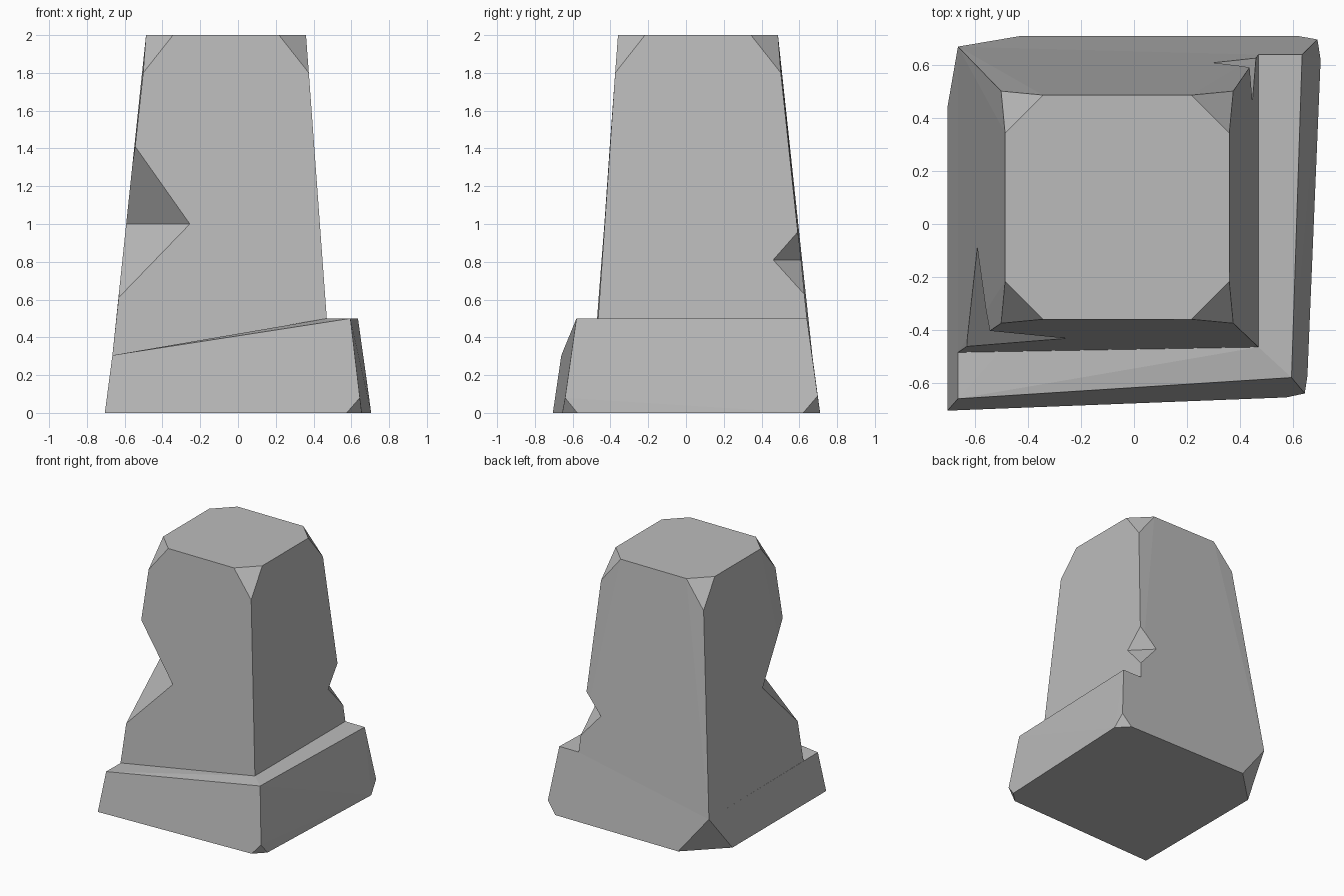
import bpy, bmesh
from mathutils import Vector

cube = bpy.data.objects.get("Cube")
if cube:
    bpy.data.objects.remove(cube, do_unlink=True)

# Single stone colour
stone = bpy.data.materials.new("grey_stone")
stone.use_nodes = True
GREY = (0.5, 0.5, 0.5, 1)
stone.diffuse_color = GREY
bsdf = next(n for n in stone.node_tree.nodes if n.type == 'BSDF_PRINCIPLED')
bsdf.inputs["Base Color"].default_value = GREY
bsdf.inputs["Roughness"].default_value = 0.9


def hull(name, points):
    """Flat-faced convex block wrapped around its corner points."""
    bm = bmesh.new()
    for p in points:
        bm.verts.new(p)
    res = bmesh.ops.convex_hull(bm, input=bm.verts[:])
    loose = {g for g in res["geom_interior"] + res["geom_unused"]
             if isinstance(g, bmesh.types.BMVert) and g.is_valid}
    bmesh.ops.delete(bm, geom=list(loose), context='VERTS')
    bmesh.ops.dissolve_limit(bm, angle_limit=0.01, verts=bm.verts[:], edges=bm.edges[:])
    bmesh.ops.recalc_face_normals(bm, faces=bm.faces[:])
    mesh = bpy.data.meshes.new(name)
    bm.to_mesh(mesh)
    bm.free()
    mesh.materials.append(stone)
    obj = bpy.data.objects.new(name, mesh)
    bpy.context.collection.objects.link(obj)
    return obj


def chip(target, upper, lower, side_a, side_b):
    """Cut a wedge out of an edge; the inner crease joins side_a and side_b."""
    mid = (Vector(side_a) + Vector(side_b)) / 2
    corners = [mid + (Vector(p) - mid) * 1.3 for p in (upper, lower, side_a, side_b)]
    cutter = hull("chip_cutter", corners)
    cutter.hide_render = True
    mod = target.modifiers.new("chip", 'BOOLEAN')
    mod.operation, mod.solver, mod.object = 'DIFFERENCE', 'EXACT', cutter
    bpy.context.view_layer.objects.active = target
    bpy.ops.object.modifier_apply(modifier=mod.name)
    bpy.data.objects.remove(cutter, do_unlink=True)


# Seam where the pillar sits on the base
seam_front_right = (-0.665, -0.485, 0.305)
seam_front_left = (0.47, -0.465, 0.5)
seam_back_left = (0.47, 0.64, 0.5)
seam_back_right = (-0.665, 0.67, 0.295)

# Top corners, each cut off by a small triangle
lo, hi, cut = -0.36, 0.487, 0.143
top = []
for x, sx in ((-hi, 1), (-lo, -1)):
    for y, sy in ((lo, 1), (hi, -1)):
        top += [(x + sx * cut, y, 2), (x, y + sy * cut, 2),
                (x - sx * 0.015, y - sy * 0.015, 1.8)]

# Tapering pillar
pillar = hull("pillar", top + [seam_front_right, seam_front_left,
                               seam_back_left, seam_back_right])

# Chips in two opposite edges
chip(pillar, (-0.537, -0.398, 1.39), (-0.627, -0.457, 0.62),
     (-0.26, -0.427, 1.0), (-0.577, -0.105, 1.0))
chip(pillar, (0.433, 0.585, 0.945), (0.46, 0.625, 0.63),
     (0.31, 0.6, 0.81), (0.442, 0.467, 0.81))

# Base with a ledge on two sides and broken bottom corners
hull("base", [
    seam_front_left, seam_back_left, seam_back_right,
    (-0.665, -0.66, 0.305), (0.595, -0.58, 0.5), (0.635, 0.64, 0.5),
    (-0.705, -0.705, 0),
    (0.575, -0.655, 0), (0.655, -0.575, 0), (0.645, -0.64, 0.08),
    (0.705, 0.62, 0), (0.62, 0.71, 0), (0.693, 0.697, 0.09),
    (-0.43, 0.71, 0), (-0.705, 0.44, 0),
])
